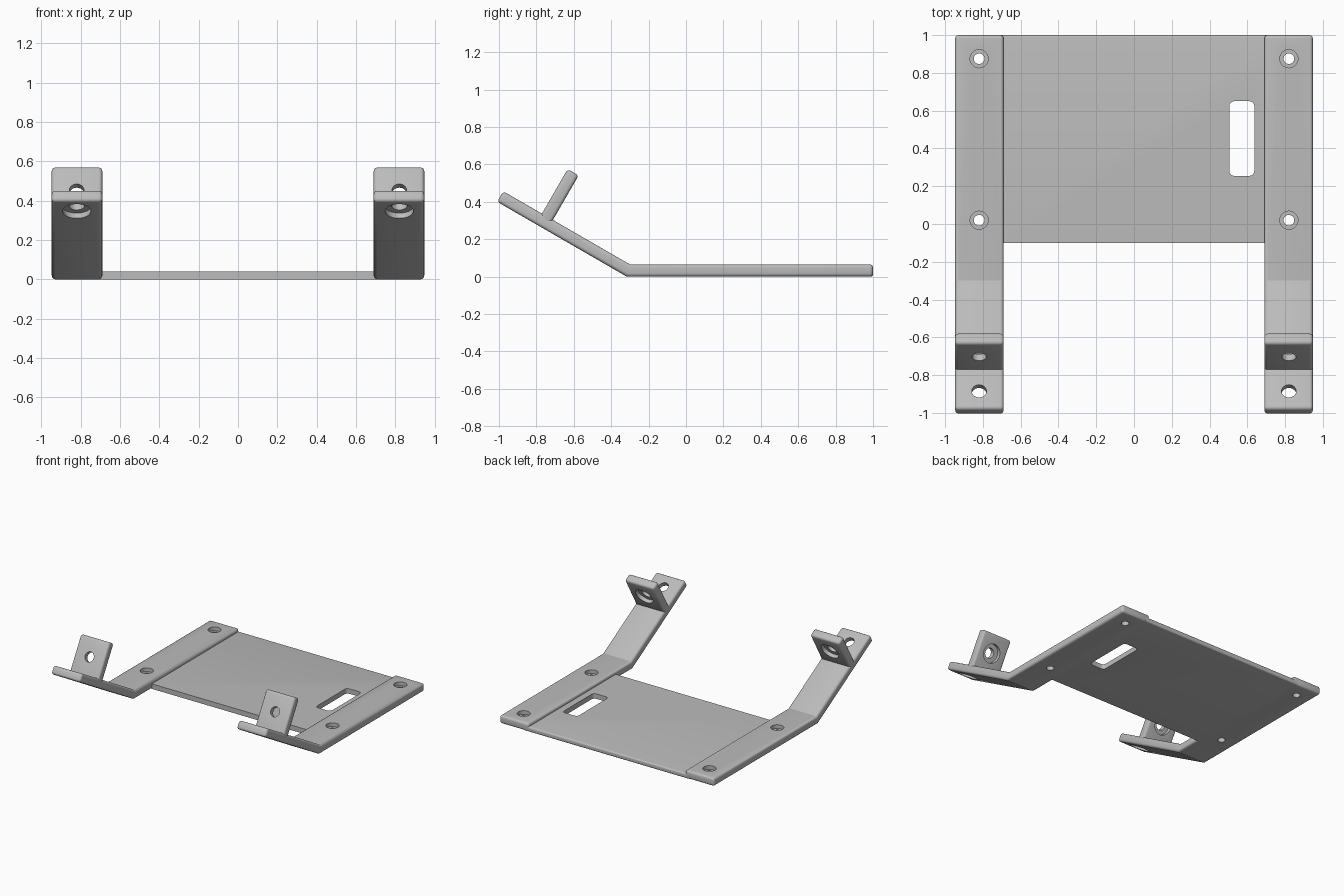
import bpy, bmesh, math
from mathutils import Vector, Matrix

cube = bpy.data.objects.get("Cube")
if cube:
    bpy.data.objects.remove(cube, do_unlink=True)

grey = bpy.data.materials.new("plain grey")
grey.use_nodes = True
colour = (0.5, 0.5, 0.5, 1)
grey.diffuse_color = colour
grey.node_tree.nodes["Principled BSDF"].inputs["Base Color"].default_value = colour

T = 0.065                       # strap thickness
INNER, OUTER = 0.69, 0.947      # strap extent in x
HOLE_X = 0.82
A = math.radians(30)
ALONG = Vector((-math.cos(A), math.sin(A)))   # up the arm, in (y, z)
NORMAL = Vector((math.sin(A), math.cos(A)))   # out of the arm's top face
BEND = Vector((-0.3, T))


def make_object(name, bm):
    bmesh.ops.recalc_face_normals(bm, faces=bm.faces)
    mesh = bpy.data.meshes.new(name)
    bm.to_mesh(mesh)
    bm.free()
    mesh.materials.append(grey)
    obj = bpy.data.objects.new(name, mesh)
    bpy.context.collection.objects.link(obj)
    return obj


def extrude_x(name, profile, x0, x1, radius, keep):
    """Extrude a (y, z) profile along x and round the edges that keep() accepts."""
    bm = bmesh.new()
    face = bm.faces.new([bm.verts.new((x0, *p)) for p in profile])
    new = bmesh.ops.extrude_face_region(bm, geom=[face])["geom"]
    bmesh.ops.translate(bm, vec=(x1 - x0, 0, 0),
                        verts=[v for v in new if isinstance(v, bmesh.types.BMVert)])
    bmesh.ops.recalc_face_normals(bm, faces=bm.faces)
    edges = [e for e in bm.edges if keep(e)]
    bmesh.ops.bevel(bm, geom=edges, offset=radius, segments=4, profile=0.5,
                    affect='EDGES', clamp_overlap=True)
    return make_object(name, bm)


def stepped_hole(bm, centre, axis, small, big, depth):
    """Counterbored cutter; centre lies on the face with the wide bore, axis points out."""
    n = 32
    turn = Vector((0, 0, 1)).rotation_difference(axis).to_matrix()
    rings = []
    for r, h in ((small, -0.1), (small, -depth), (big, -depth), (big, 0.03)):
        rings.append([bm.verts.new(centre + turn @ Vector(
            (r * math.cos(i * math.tau / n), r * math.sin(i * math.tau / n), h)))
            for i in range(n)])
    for a, b in zip(rings, rings[1:]):
        for i in range(n):
            j = (i + 1) % n
            bm.faces.new((a[i], a[j], b[j], b[i]))
    bm.faces.new(rings[0][::-1])
    bm.faces.new(rings[-1])


def cut(obj, cutter):
    mod = obj.modifiers.new("holes", 'BOOLEAN')
    mod.operation, mod.solver, mod.object = 'DIFFERENCE', 'EXACT', cutter
    bpy.context.view_layer.objects.active = obj
    bpy.ops.object.modifier_apply(modifier=mod.name)
    bpy.data.objects.remove(cutter, do_unlink=True)


def smooth(obj):
    bpy.ops.object.select_all(action='DESELECT')
    obj.select_set(True)
    bpy.context.view_layer.objects.active = obj
    bpy.ops.object.shade_smooth_by_angle(angle=math.radians(28))


def is_bend(e):
    return all(-0.4 < v.co.y < -0.2 for v in e.verts)


def vec3(x, p):
    return Vector((x, p.x, p.y))


# Base plate with a rounded slot
plate = extrude_x("base_plate", [(-0.1, 0), (1, 0), (1, 0.04), (-0.1, 0.04)],
                  -0.73, 0.73, 0.012,
                  lambda e: abs(e.verts[0].co.x - e.verts[1].co.x) > 1
                  and e.verts[0].co.y > 0)
slot = extrude_x("slot_cutter", [(0.255, -0.1), (0.65, -0.1), (0.65, 0.1), (0.255, 0.1)],
                 0.505, 0.637, 0.025,
                 lambda e: abs(e.verts[0].co.z - e.verts[1].co.z) > 0.1)
slot.hide_render = True
cut(plate, slot)
smooth(plate)

# Bent straps and upright tabs, one pair per side
tip = BEND + ALONG * 0.782
strap_profile = [(1, 0), (1, T), BEND, tip, tip - NORMAL * T,
                 (BEND.x - T * math.tan(A / 2), 0)]
foot = BEND + ALONG * 0.543
tab_profile = [foot - NORMAL * 0.035, foot + NORMAL * 0.275,
               foot + NORMAL * 0.275 - ALONG * 0.068,
               foot - NORMAL * 0.035 - ALONG * 0.068]

for side, word in ((1, "left"), (-1, "right")):
    x0, x1 = sorted((side * INNER, side * OUTER))
    hx = side * HOLE_X

    strap = extrude_x(word + "_strap", strap_profile, x0, x1, 0.018,
                      lambda e: not is_bend(e))
    bm = bmesh.new()
    for y in (0.875, 0.02):
        stepped_hole(bm, Vector((hx, y, T)), Vector((0, 0, 1)), 0.028, 0.048, 0.03)
    under = BEND + ALONG * 0.675 - NORMAL * T
    stepped_hole(bm, vec3(hx, under), vec3(0, -NORMAL), 0.039, 0.072, 0.03)
    cut(strap, make_object("strap_cutter", bm))
    smooth(strap)

    tab = extrude_x(word + "_tab", tab_profile, x0, x1, 0.018, lambda e: True)
    bm = bmesh.new()
    back = foot + NORMAL * 0.133 - ALONG * 0.068
    stepped_hole(bm, vec3(hx, back), vec3(0, -ALONG), 0.038, 0.072, 0.03)
    cut(tab, make_object("tab_cutter", bm))
    smooth(tab)
